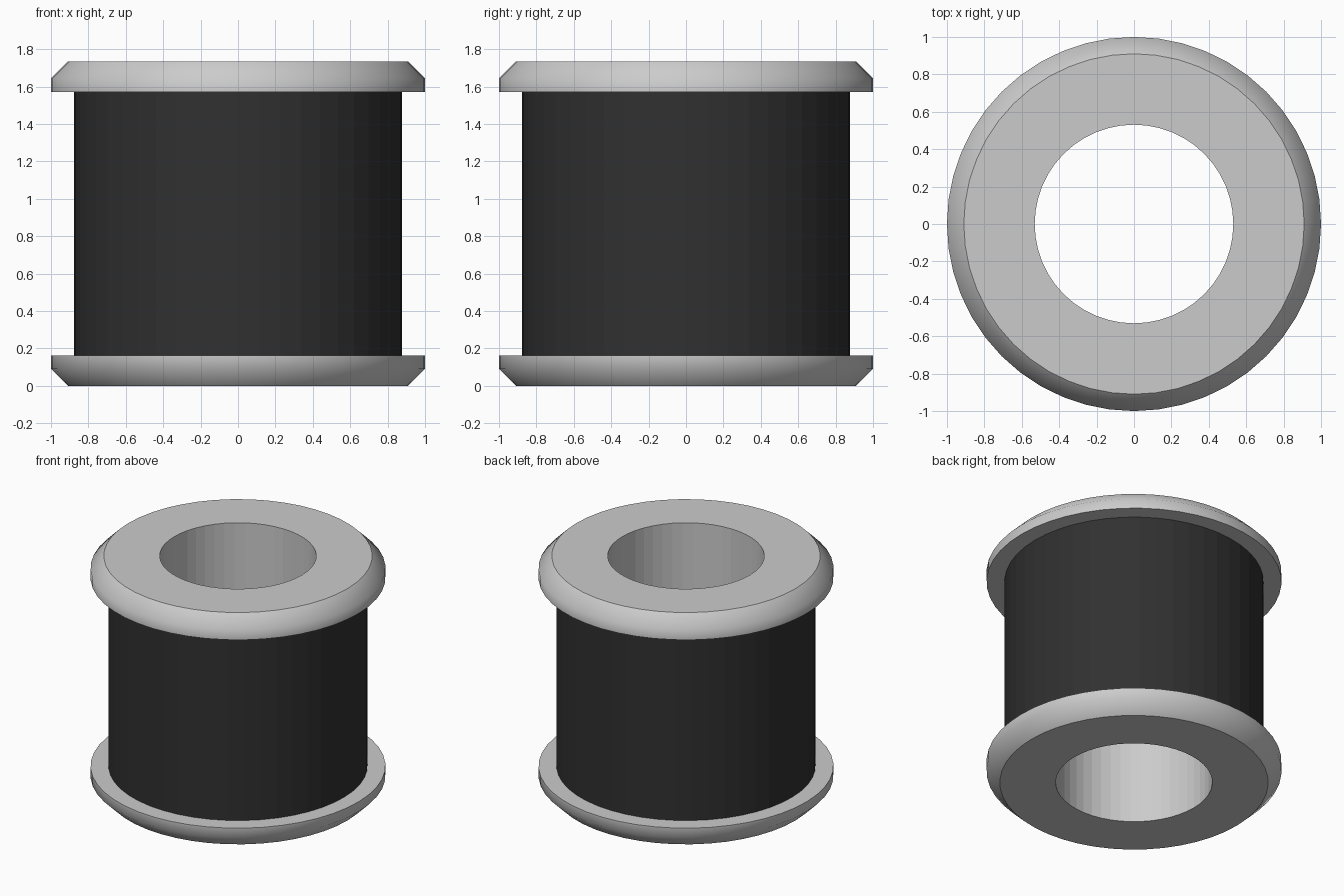
import bpy, bmesh
from math import cos, sin, tau

if "Cube" in bpy.data.objects:
    bpy.data.objects.remove(bpy.data.objects["Cube"])

SIDES = 48
HEIGHT = 1.734
BORE, SLEEVE, CORE = 0.531, 0.878, 0.80
LIP, CHAMFER = 0.163, 0.09


def lathe(name, profile, smooth=(), material=None):
    """Revolve a closed (radius, z) profile about z; smooth lists the smooth-shaded bands."""
    bm = bmesh.new()
    rings = [[bm.verts.new((r * cos(tau * i / SIDES), r * sin(tau * i / SIDES), z))
              for i in range(SIDES)] for r, z in profile]
    for k, low in enumerate(rings):
        high = rings[(k + 1) % len(rings)]
        for i in range(SIDES):
            j = (i + 1) % SIDES
            bm.faces.new((low[i], low[j], high[j], high[i])).smooth = k in smooth
    bmesh.ops.recalc_face_normals(bm, faces=bm.faces)
    mesh = bpy.data.meshes.new(name)
    bm.to_mesh(mesh)
    bm.free()
    obj = bpy.data.objects.new(name, mesh)
    bpy.context.collection.objects.link(obj)
    if material:
        mesh.materials.append(material)
    return obj


rubber = bpy.data.materials.new("dark_rubber")
rubber.diffuse_color = (0.03, 0.03, 0.03, 1)
rubber.use_nodes = True
rubber.node_tree.nodes["Principled BSDF"].inputs["Base Color"].default_value = rubber.diffuse_color

# Grey spool: bore, core and two chamfered flanges (upper half mirrors the lower)
lower = [(BORE, 0), (1 - CHAMFER, 0), (1, CHAMFER), (1, LIP), (CORE, LIP)]
upper = [(r, HEIGHT - z) for r, z in reversed(lower)]
lathe("flanged_spool", lower + upper, smooth=(1, 2, 6, 7))

# Dark sleeve wrapped around the core between the flanges
lathe("outer_sleeve", [(CORE, LIP), (SLEEVE, LIP), (SLEEVE, HEIGHT - LIP), (CORE, HEIGHT - LIP)],
      material=rubber)
